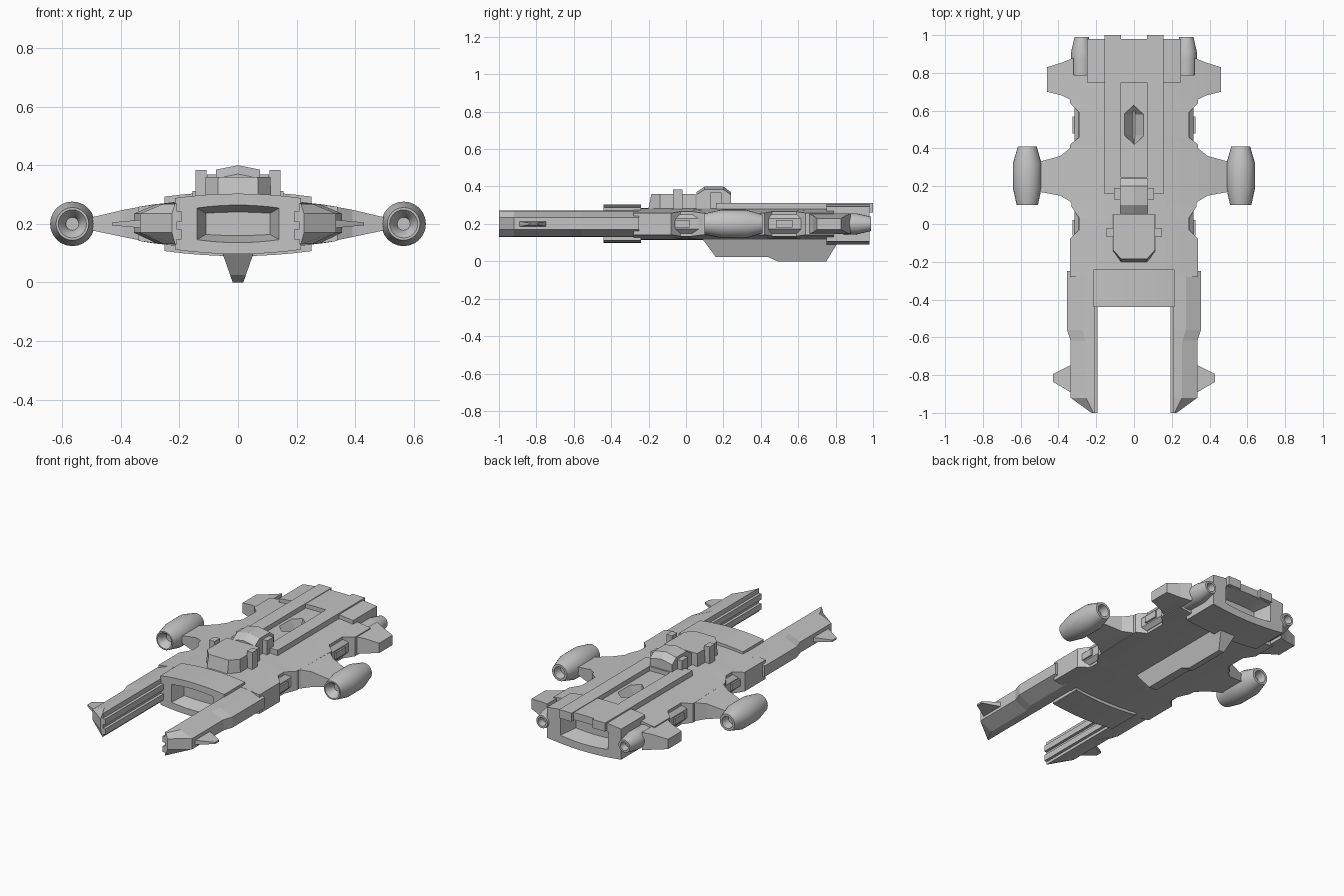
import bpy, bmesh, math

if "Cube" in bpy.data.objects:
    bpy.data.objects.remove(bpy.data.objects["Cube"])

grey = bpy.data.materials.new("hull_grey")
grey.use_nodes = True
colour = (0.55, 0.55, 0.55, 1)
grey.diffuse_color = colour
grey.node_tree.nodes["Principled BSDF"].inputs["Base Color"].default_value = colour


def loft(name, sections, mirror=False):
    """Skin equal-length point loops and cap both ends."""
    bm = bmesh.new()
    loops = [[bm.verts.new(p) for p in s] for s in sections]
    n = len(loops[0])
    for a, b in zip(loops, loops[1:]):
        for i in range(n):
            j = (i + 1) % n
            bm.faces.new((a[i], a[j], b[j], b[i]))
    bm.faces.new(loops[0])
    bm.faces.new(loops[-1])
    bmesh.ops.recalc_face_normals(bm, faces=bm.faces)
    mesh = bpy.data.meshes.new(name)
    bm.to_mesh(mesh)
    bm.free()
    mesh.materials.append(grey)
    obj = bpy.data.objects.new(name, mesh)
    bpy.context.collection.objects.link(obj)
    if mirror:
        twin = obj.copy()
        twin.data = mesh.copy()
        twin.name = "right_" + name
        obj.name = "left_" + name
        twin.data.transform(((-1, 0, 0, 0), (0, 1, 0, 0), (0, 0, 1, 0), (0, 0, 0, 1)))
        twin.data.flip_normals()
        bpy.context.collection.objects.link(twin)
        return [obj, twin]
    return [obj]


def box(name, x, y, z, mirror=False):
    return loft(name, [[(x[0], v, z[0]), (x[1], v, z[0]), (x[1], v, z[1]), (x[0], v, z[1])]
                       for v in y], mirror)


def lens(y, width, mid, edge, steps=8):
    """Cross-section with gently arched top and bottom."""
    xs = [width * (2 * i / steps - 1) for i in range(steps + 1)]
    h = [edge + (mid - edge) * (1 - (x / width) ** 2) for x in xs]
    top = [(x, y, 0.2 + t) for x, t in zip(xs, h)]
    return top + [(x, y, 0.2 - t) for x, t in zip(xs[::-1], h[::-1])]


def slab(x, y0, y1, z0, z1):
    return [(x, y0, z0), (x, y1, z0), (x, y1, z1), (x, y0, z1)]


def octagon(y, x, z, cut):
    (x0, x1), (z0, z1) = x, z
    return [(x0, y, z0 + cut), (x0, y, z1 - cut), (x0 + cut, y, z1), (x1 - cut, y, z1),
            (x1, y, z1 - cut), (x1, y, z0 + cut), (x1 - cut, y, z0), (x0 + cut, y, z0)]


def turned(name, cx, profile, sides=24):
    """Pair of round pods, lathed along y."""
    rings = [[(cx + r * math.cos(a), y, 0.2 + r * math.sin(a))
              for a in (math.tau * i / sides for i in range(sides))] for r, y in profile]
    for obj in loft(name, rings, True):
        bpy.ops.object.select_all(action='DESELECT')
        obj.select_set(True)
        bpy.context.view_layer.objects.active = obj
        bpy.ops.object.shade_smooth_by_angle(angle=math.radians(25))


# Main hull with notched sides
stations = [(-0.28, 0.34), (-0.08, 0.34), (-0.03, 0.29), (0.03, 0.29), (0.09, 0.33),
            (0.42, 0.34), (0.46, 0.29), (0.59, 0.29), (0.64, 0.34), (0.79, 0.34)]
hull = loft("hull", [lens(y, w, 0.085, 0.058 if w > 0.3 else 0.066)
                     for y, w in stations])[0]

# Sunken deck well
well = loft("well_cutter", [
    [(0, 0.42, z), (s, 0.47, z), (s, 0.58, z), (0, 0.63, z), (-s, 0.58, z), (-s, 0.47, z)]
    for z, s in ((0.22, 0.006), (0.29, 0.055))])[0]
well.hide_render = True
well.hide_viewport = True
cut = hull.modifiers.new("deck_well", 'BOOLEAN')
cut.operation = 'DIFFERENCE'
cut.object = well

# Front collar and rear block, each with a tapered bay
loft("front_collar", [lens(-0.24, 0.215, 0.103, 0.088), lens(-0.44, 0.215, 0.103, 0.088),
                      lens(-0.44, 0.14, 0.064, 0.054), lens(-0.36, 0.11, 0.04, 0.036)])
loft("rear_block", [lens(0.75, 0.25, 0.11, 0.093), lens(0.98, 0.25, 0.11, 0.093),
                    lens(0.98, 0.16, 0.066, 0.054), lens(0.88, 0.125, 0.045, 0.038)])

# Raised deck strips
box("deck_strip", (0.07, 0.155), (0.16, 1.0), (0.26, 0.312), True)
box("strip_bridge", (-0.07, 0.07), (0.16, 0.25), (0.26, 0.31))

# Forward prongs: plan taper with sloping outer edges
prong = [(-0.25, 0.355), (-0.56, 0.355), (-0.62, 0.335), (-0.92, 0.335), (-1.0, 0.225)]
loft("prong", [[(0.21, y, 0.13), (0.21, y, 0.272), (max(w - 0.08, 0.215), y, 0.268),
                (w, y, 0.235), (w, y, 0.17), (max(w - 0.08, 0.215), y, 0.132)]
               for y, w in prong], True)
for z in (0.165, 0.225):
    box("prong_rail", (0.193, 0.215), (-1.0, -0.43), (z - 0.018, z + 0.018), True)

# Small fins on the prongs and larger fins at the rear
loft("prong_fin", [slab(0.32, -0.90, -0.74, 0.185, 0.215),
                   slab(0.43, -0.835, -0.795, 0.195, 0.205)], True)
loft("rear_fin", [slab(0.32, 0.65, 0.88, 0.145, 0.255),
                  slab(0.38, 0.68, 0.855, 0.155, 0.245),
                  slab(0.46, 0.70, 0.83, 0.17, 0.23)], True)

# Conduits bridging the hull notches
for y0, y1 in ((-0.11, 0.07), (0.43, 0.62)):
    loft("conduit", [octagon(y, (0.25, 0.315), (0.15, 0.25), 0.022) for y in (y0, y1)], True)
    box("conduit_band", (0.26, 0.325), (y0 + 0.05, y1 - 0.05), (0.18, 0.22), True)

# Engine pylons and pods
loft("pylon", [slab(0.31, 0.09, 0.43, 0.14, 0.26), slab(0.34, 0.12, 0.40, 0.145, 0.257),
               slab(0.39, 0.15, 0.36, 0.155, 0.248), slab(0.50, 0.17, 0.33, 0.178, 0.222),
               slab(0.56, 0.17, 0.33, 0.185, 0.215)], True)
turned("engine_pod", 0.565, [(0.022, 0.15), (0.032, 0.12), (0.048, 0.10), (0.056, 0.10),
                             (0.076, 0.19), (0.076, 0.32), (0.05, 0.41), (0.036, 0.41),
                             (0.028, 0.36)])
turned("rear_thruster", 0.277, [(0.052, 0.74), (0.054, 0.79), (0.056, 0.87), (0.056, 0.91),
                                (0.038, 0.99), (0.026, 0.99), (0.02, 0.95)])

# Ventral keel, narrowing downward
keel = [(0.08, 0.13), (0.16, 0.022), (0.44, 0.022), (0.49, 0.0), (0.75, 0.0), (0.83, 0.13)]
loft("keel", [[(s * (0.018 + 0.35 * z), y, z) for y, z in keel] for s in (-1, 1)])

# Bridge tower
loft("bridge", [[(-0.115 * k, 0.05, z), (-0.115 * k, -0.14, z), (-0.07 * k, f, z),
                 (0.07 * k, f, z), (0.115 * k, -0.14, z), (0.115 * k, 0.05, z)]
                for z, f, k in ((0.26, -0.205, 1), (0.36, -0.185, 0.96))])
box("bridge_pillar", (0.108, 0.145), (-0.07, -0.02), (0.26, 0.383), True)

# Rear tower with ridged roof
roof = [(0.055, 0.26), (0.055, 0.355), (0.10, 0.385), (0.20, 0.385), (0.24, 0.355), (0.24, 0.26)]
loft("rear_tower", [[(x, y, z + (lift if z > 0.3 else 0)) for y, z in roof]
                    for x, lift in ((-0.075, 0), (0, 0.015), (0.075, 0))])
box("tower_shoulder", (0.07, 0.105), (0.13, 0.19), (0.26, 0.368), True)
